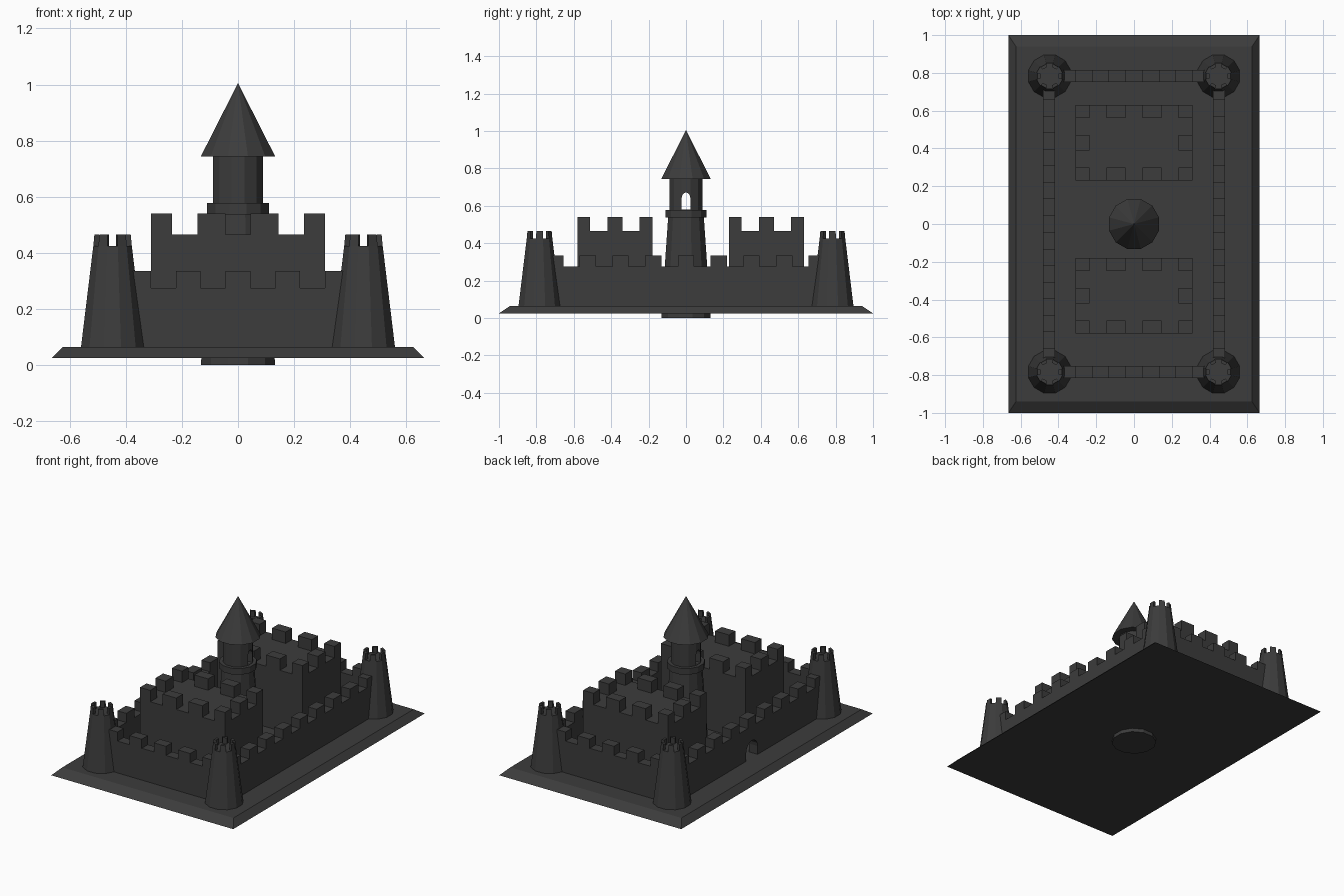
import bpy, bmesh
from math import sin, cos, pi, radians

if "Cube" in bpy.data.objects:
    bpy.data.objects.remove(bpy.data.objects["Cube"])

stone = bpy.data.materials.new("dark_stone")
stone.diffuse_color = (0.045, 0.045, 0.045, 1)
stone.use_nodes = True
stone.node_tree.nodes["Principled BSDF"].inputs["Base Color"].default_value = stone.diffuse_color


def finish(name, bm):
    bmesh.ops.recalc_face_normals(bm, faces=bm.faces)
    me = bpy.data.meshes.new(name)
    bm.to_mesh(me)
    bm.free()
    me.materials.append(stone)
    ob = bpy.data.objects.new(name, me)
    bpy.context.collection.objects.link(ob)
    return ob


def loft(bm, rings):
    """Closed solid through a stack of equal-length point rings."""
    vs = [[bm.verts.new(p) for p in r] for r in rings]
    n = len(vs[0])
    for a, b in zip(vs, vs[1:]):
        for i in range(n):
            bm.faces.new((a[i], a[(i + 1) % n], b[(i + 1) % n], b[i]))
    bm.faces.new(vs[0][::-1])
    bm.faces.new(vs[-1])


def rect(x0, x1, y0, y1, z):
    return [(x0, y0, z), (x1, y0, z), (x1, y1, z), (x0, y1, z)]


def box(bm, x0, x1, y0, y1, z0, z1):
    loft(bm, [rect(x0, x1, y0, y1, z0), rect(x0, x1, y0, y1, z1)])


def ring12(cx, cy, r, z):
    return [(cx + r * cos(radians(15 + 30 * i)), cy + r * sin(radians(15 + 30 * i)), z)
            for i in range(12)]


def arch(half, z0, spring, top, n=8):
    """Arch outline as (u, z), left foot to right foot."""
    pts = [(-half, z0)]
    pts += [(-half * cos(pi * i / n), spring + (top - spring) * sin(pi * i / n)) for i in range(n + 1)]
    return pts + [(half, z0)]


# sloped base plate
bm = bmesh.new()
loft(bm, [rect(-.665, .665, -1, 1, .025), rect(-.625, .625, -.94, .94, .065)])
finish("base_plate", bm)

# curtain walls: stepped profile extruded to thickness
LOW, HIGH, FLOOR = .275, .335, .06


def curtain(name, end, step, steps, pos, along_x, gate=False):
    edges = [(i - steps / 2) * step for i in range(steps + 1)]
    top = [(-end, HIGH)]
    for i, e in enumerate(edges):
        z = (HIGH, LOW) if i % 2 == 0 else (LOW, HIGH)
        top += [(e, z[0]), (e, z[1])]
    top.append((end, HIGH))
    bottom = [(-end, FLOOR)] + (arch(.06, FLOOR, .12, .18) if gate else []) + [(end, FLOOR)]
    prof = bottom + top[::-1]
    bm = bmesh.new()
    rings = []
    for t in (pos - .032, pos + .032):
        rings.append([(u, t, z) if along_x else (t, u, z) for u, z in prof])
    loft(bm, rings)
    finish(name, bm)


curtain("front_wall", .45, .0885, 7, -.783, True)
curtain("back_wall", .45, .0885, 7, .783, True)
curtain("right_wall", .785, .0875, 15, .45, False)
curtain("left_wall", .785, .0875, 15, -.45, False, gate=True)

# corner towers with six merlons each
for sx in (-1, 1):
    for sy in (-1, 1):
        cx, cy = sx * .447, sy * .783
        bm = bmesh.new()
        loft(bm, [ring12(cx, cy, .117, .06), ring12(cx, cy, .071, .425)])
        o0, o1 = ring12(cx, cy, .071, .425), ring12(cx, cy, .067, .465)
        i0, i1 = ring12(cx, cy, .050, .425), ring12(cx, cy, .050, .465)
        for k in range(6):
            a, b = (2 * k - 1) % 12, 2 * k
            loft(bm, [[o0[a], o0[b], i0[b], i0[a]], [o1[a], o1[b], i1[b], i1[a]]])
        finish("corner_tower", bm)

# two inner keeps with merlons round the edge
for name, y0, y1 in (("front_keep", -.58, -.18), ("back_keep", .23, .63)):
    bm = bmesh.new()
    box(bm, -.31, .31, y0, y1, .06, .465)
    for s in (-1, 1):
        for ya, yb in ((y0, y0 + .068), (y1 - .068, y1)):
            for xa, xb in ((.045, .145), (.235, .31)):
                x = sorted((s * xa, s * xb))
                box(bm, *x, ya, yb, .465, .54)
        x = sorted((s * .235, s * .31))
        box(bm, *x, y0 + .16, y0 + .24, .465, .54)
    finish(name, bm)

# central tower: tapered trunk, collar, shaft (trunk foot shows below the plate)
bm = bmesh.new()
loft(bm, [ring12(0, 0, r, z) for r, z in
          ((.137, 0), (.099, .537), (.114, .537), (.114, .578), (.092, .578), (.092, .745))])
tower = finish("central_tower", bm)

# arched window running through the shaft
bm = bmesh.new()
prof = arch(.024, .58, .635, .672)
loft(bm, [[(x, u, z) for u, z in prof] for x in (-.2, .2)])
cutter = finish("window_cutter", bm)
cutter.hide_render = True
mod = tower.modifiers.new("window", "BOOLEAN")
mod.operation = "DIFFERENCE"
mod.solver = "EXACT"
mod.object = cutter
bpy.context.view_layer.objects.active = tower
bpy.ops.object.modifier_apply(modifier=mod.name)
bpy.data.objects.remove(cutter)

# pointed roof
bm = bmesh.new()
base = [bm.verts.new(p) for p in ring12(0, 0, .137, .744)]
tip = bm.verts.new((0, 0, 1.005))
bm.faces.new(base[::-1])
for i in range(12):
    bm.faces.new((base[i], base[(i + 1) % 12], tip))
finish("tower_roof", bm)
